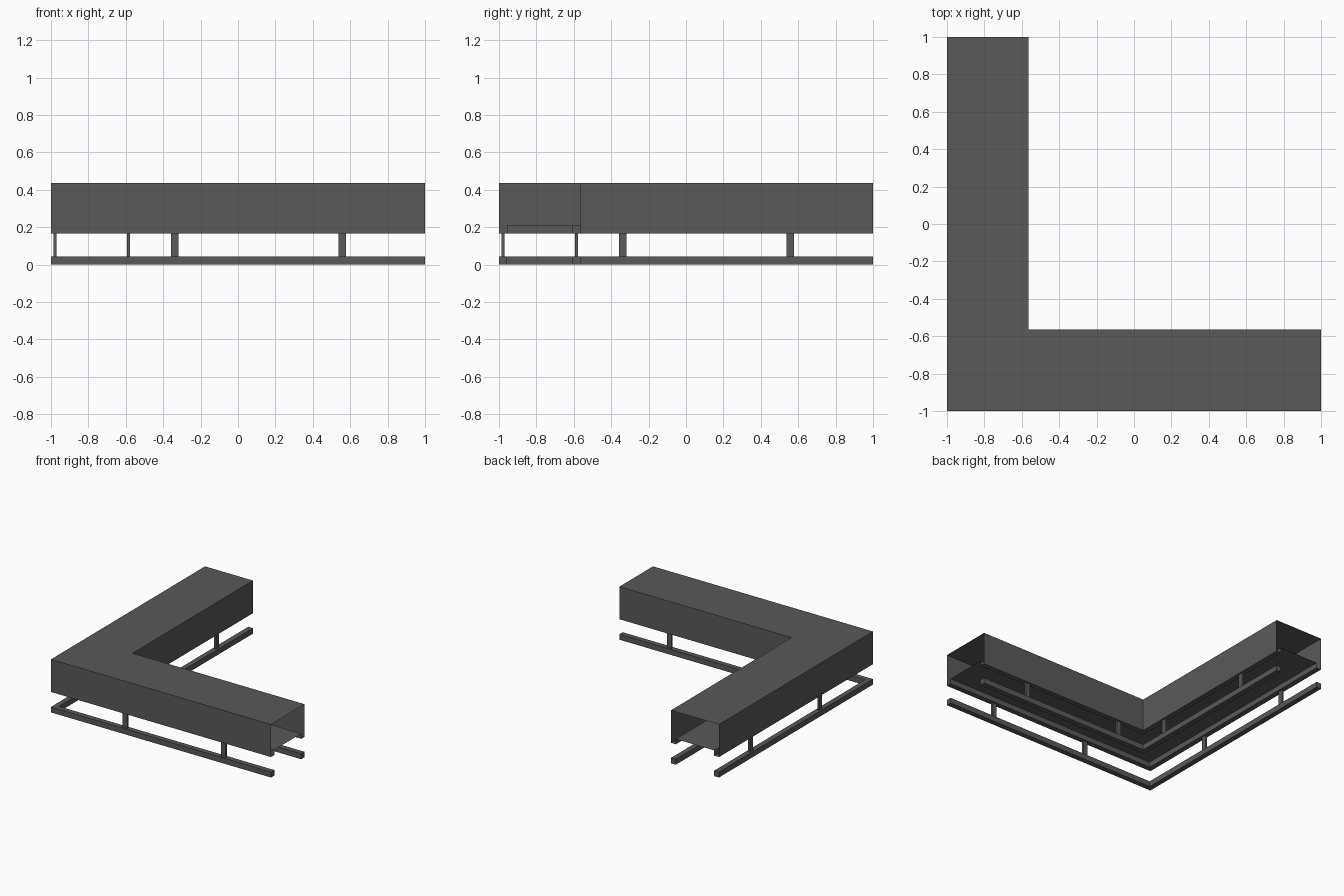
import bpy
import bmesh

if "Cube" in bpy.data.objects:
    bpy.data.objects.remove(bpy.data.objects["Cube"], do_unlink=True)

WIDTH = 0.436        # width of each leg of the L
RAIL = 0.043         # rail and lip width
RAIL_TOP = 0.045
LIP_BOTTOM = 0.168
FLOOR = 0.211
TOP = 0.436

grey = bpy.data.materials.new("dark_grey")
grey.use_nodes = True
colour = (0.1, 0.1, 0.1, 1)
grey.diffuse_color = colour
grey.node_tree.nodes["Principled BSDF"].inputs["Base Color"].default_value = colour


def finish(name, bm):
    mesh = bpy.data.meshes.new(name)
    bm.to_mesh(mesh)
    bm.free()
    mesh.materials.append(grey)
    obj = bpy.data.objects.new(name, mesh)
    bpy.context.collection.objects.link(obj)
    return obj


def sweep_corner(name, profile, capped):
    """Sweep a clockwise (inset, height) profile round the mitred L."""
    bm = bmesh.new()
    rings = []
    for station in range(3):
        ring = []
        for inset, z in profile:
            e = inset - 1
            x, y = ((1, e), (e, e), (e, 1))[station]
            ring.append(bm.verts.new((x, y, z)))
        rings.append(ring)
    n = len(profile)
    for a, b in zip(rings, rings[1:]):
        for i in range(n):
            j = (i + 1) % n
            bm.faces.new((a[i], a[j], b[j], b[i]))
    if capped:
        bm.faces.new(rings[0][::-1])
        bm.faces.new(rings[-1])
    return finish(name, bm)


def box(name, low, high):
    bm = bmesh.new()
    bmesh.ops.create_cube(bm, size=1)
    for v in bm.verts:
        v.co = [h if c > 0 else l for c, l, h in zip(v.co, low, high)]
    return finish(name, bm)


# Hollow upper body: open ends, raised floor between two hanging lips
sweep_corner("upper_body", [
    (0, LIP_BOTTOM), (0, TOP), (WIDTH, TOP), (WIDTH, LIP_BOTTOM),
    (WIDTH - RAIL, LIP_BOTTOM), (WIDTH - RAIL, FLOOR),
    (RAIL, FLOOR), (RAIL, LIP_BOTTOM)], capped=False)

# Base rails and the flat posts that carry the body
for side, start in (("outer", 0), ("inner", WIDTH - RAIL)):
    end = start + RAIL
    sweep_corner(side + "_base_rail", [
        (start, 0), (start, RAIL_TOP), (end, RAIL_TOP), (end, 0)], capped=True)
    across = (start + end) / 2 - 1
    for number, along in enumerate((-0.338, 0.558), 1):
        thin, wide = 0.008, 0.02
        box(f"{side}_front_post_{number}",
            (along - wide, across - thin, RAIL_TOP),
            (along + wide, across + thin, LIP_BOTTOM))
        box(f"{side}_side_post_{number}",
            (across - thin, along - wide, RAIL_TOP),
            (across + thin, along + wide, LIP_BOTTOM))
